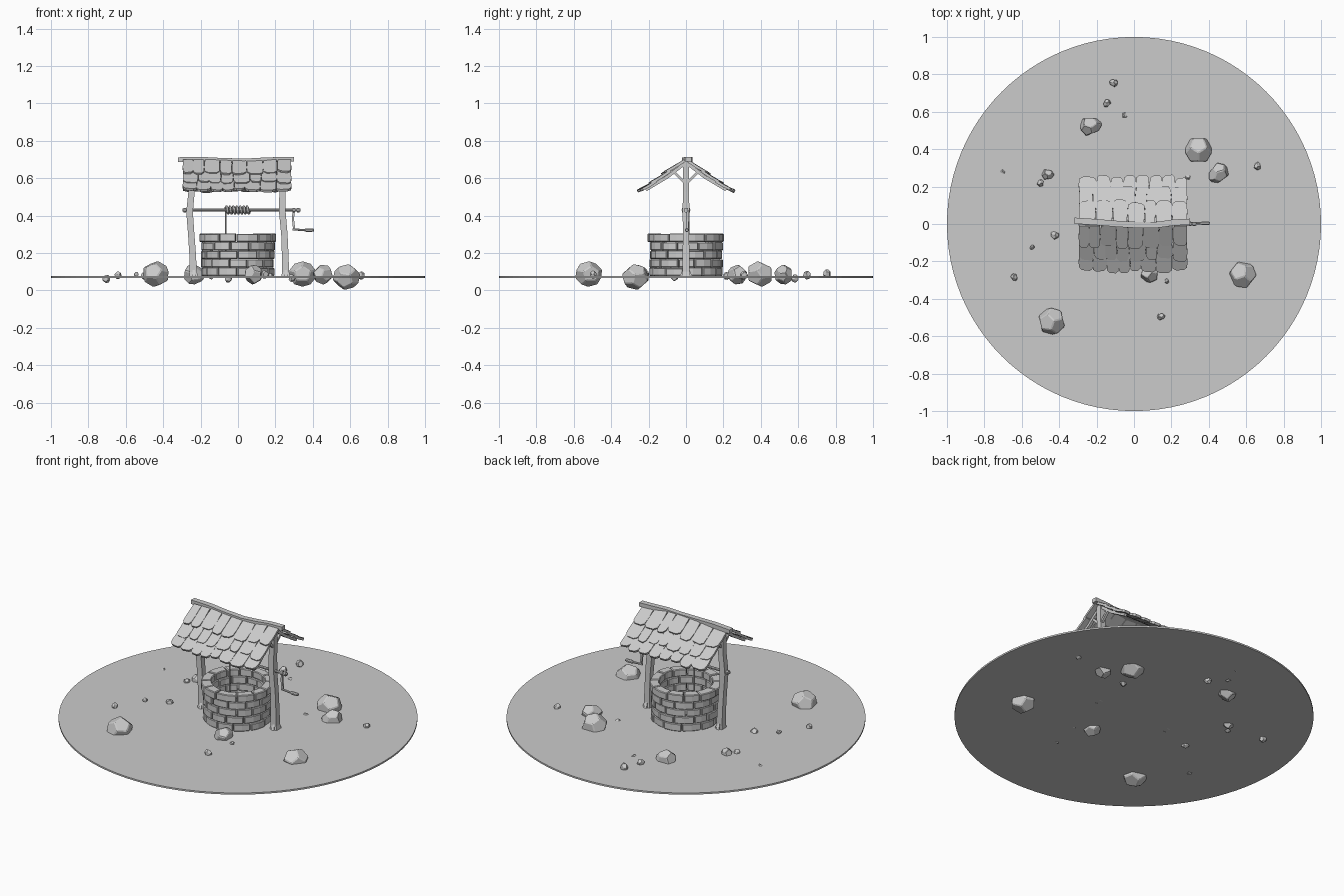
import bpy, bmesh, math, random
from mathutils import Vector, Matrix

if "Cube" in bpy.data.objects:
    bpy.data.objects.remove(bpy.data.objects["Cube"])

random.seed(4)
R = random.uniform
grey = bpy.data.materials.new("stone grey")
grey.diffuse_color = (0.6, 0.6, 0.6, 1)
grey.use_nodes = True
grey.node_tree.nodes["Principled BSDF"].inputs["Base Color"].default_value = grey.diffuse_color


def finish(bm, name):
    bmesh.ops.recalc_face_normals(bm, faces=bm.faces[:])
    me = bpy.data.meshes.new(name)
    bm.to_mesh(me)
    bm.free()
    me.materials.append(grey)
    ob = bpy.data.objects.new(name, me)
    bpy.context.scene.collection.objects.link(ob)
    return ob


def tube(bm, pts, radii, n=4, ref=(0, 0, 1), flat=1.0):
    """Loft an n-sided section along a path; n=4 gives a square beam."""
    pts = [Vector(p) for p in pts]
    if not isinstance(radii, (list, tuple)):
        radii = [radii] * len(pts)
    rings = []
    for i, p in enumerate(pts):
        t = (pts[min(i + 1, len(pts) - 1)] - pts[max(i - 1, 0)]).normalized()
        a = t.cross(Vector(ref)).normalized()
        b = a.cross(t)
        ring = []
        for k in range(n):
            w = 2 * math.pi * (k + 0.5) / n
            ring.append(bm.verts.new(p + radii[i] * (a * math.cos(w) + b * math.sin(w) * flat)))
        rings.append(ring)
    for r0, r1 in zip(rings, rings[1:]):
        for k in range(n):
            bm.faces.new((r0[k], r0[(k + 1) % n], r1[(k + 1) % n], r1[k]))
    bm.faces.new(rings[0])
    bm.faces.new(rings[-1])


def prism(bm, bottom, top):
    lo = [bm.verts.new(p) for p in bottom]
    hi = [bm.verts.new(p) for p in top]
    n = len(lo)
    fs = [bm.faces.new(lo), bm.faces.new(hi)]
    for k in range(n):
        fs.append(bm.faces.new((lo[k], lo[(k + 1) % n], hi[(k + 1) % n], hi[k])))
    return fs


# Ground disc
bm = bmesh.new()
bmesh.ops.create_cone(bm, cap_ends=True, segments=96, radius1=1, radius2=1, depth=0.01,
                      matrix=Matrix.Translation((0, 0, 0.073)))
finish(bm, "ground_disc")

# Well wall: five staggered rows of bevelled bricks
bm = bmesh.new()
for row in range(5):
    z0 = 0.078 + row * 0.0455
    shift = row * 0.5 + R(-0.1, 0.1)
    cuts = [2 * math.pi * (k + shift + R(-0.12, 0.12)) / 12 for k in range(12)]
    cuts.append(cuts[0] + 2 * math.pi)
    for a0, a1 in zip(cuts, cuts[1:]):
        ro = (0.204 if row == 4 else 0.195) + R(-0.004, 0.004)
        ri = 0.15 + R(-0.004, 0.004)
        a0, a1 = a0 + 0.012, a1 - 0.012
        outline = [(r * math.cos(a), r * math.sin(a)) for r, a in
                   [(ro, a0), (ro, (a0 + a1) / 2), (ro, a1), (ri, a1), (ri, (a0 + a1) / 2), (ri, a0)]]
        top = z0 + 0.044 + R(-0.002, 0.002)
        fs = prism(bm, [(x, y, z0) for x, y in outline], [(x, y, top) for x, y in outline])
bmesh.ops.recalc_face_normals(bm, faces=bm.faces[:])
sharp = [e for e in bm.edges if e.calc_face_angle(0) > 0.7]
bmesh.ops.bevel(bm, geom=sharp, offset=0.004, segments=1, affect='EDGES')
finish(bm, "well_bricks")

# Crooked posts with flared feet
posts = {"left_post": [(-0.237, .07), (-0.239, .1), (-0.243, .2), (-0.25, .3), (-0.259, .42), (-0.248, .53), (-0.245, .695)],
         "right_post": [(0.256, .07), (0.254, .1), (0.252, .2), (0.248, .3), (0.237, .42), (0.238, .53), (0.242, .695)]}
for name, path in posts.items():
    bm = bmesh.new()
    tube(bm, [(x, 0, z) for x, z in path], [.034, .027, .025, .024, .025, .024, .024], ref=(0, 1, 0))
    for s in (-1, 1):
        # root-like toes, rafters and short braces
        x = path[-1][0]
        tube(bm, [(path[0][0], s * 0.012, .11), (path[0][0], s * 0.026, .07)], [.008, .014], ref=(1, 0, 0))
        tube(bm, [(x, 0, .685), (x, s * .1, .607), (x, s * .215, .538)], .012, ref=(1, 0, 0))
        tube(bm, [(x, s * .005, .575), (x, s * .062, .632)], .01, ref=(1, 0, 0))
    finish(bm, name)

# Wavy ridge beam
bm = bmesh.new()
tube(bm, [(-.32, .018, .70), (-.2, .01, .702), (-.08, .0, .696), (.04, -.006, .693),
          (.13, -.004, .698), (.21, .008, .701), (.3, .012, .701)], .023, flat=0.75)
finish(bm, "ridge_beam")

# Roof: three overlapping rows of round-ended shingles on each slope
rows = [((0.004, .692), (0.115, .622)), ((0.08, .636), (0.185, .571)), ((0.155, .582), (0.247, .531))]
for side, name in ((-1, "front_shingles"), (1, "back_shingles")):
    bm = bmesh.new()
    for r, (a, b) in enumerate(rows):
        edges = [-0.295]
        while edges[-1] < 0.285 - 0.05:
            edges.append(edges[-1] + R(0.052, 0.088))
        k = 0.58 / (edges[-1] + 0.295)
        edges = [-0.295 + (e + 0.295) * k for e in edges]
        A, B = Vector((0, side * a[0], a[1])), Vector((0, side * b[0], b[1]))
        nrm = Vector((0, side * (a[1] - b[1]), b[0] - a[0])).normalized()
        for x0, x1 in zip(edges, edges[1:]):
            w, length, tilt = x1 - x0, 1 + R(-0.08, 0.1), R(-0.05, 0.05)
            lift = R(-0.002, 0.004)
            pts = []
            for u, v in [(0.04, 0), (0.96, 0), (1.0, .55), (0.97, .88), (0.78, 1.0),
                         (0.25, 1.0), (0.03, .88), (0.0, .55)]:
                vv = v * length + (tilt * (u - 0.5) * 2 if v > .6 else 0)
                sag = -0.006 * math.sin(math.pi * min(v, 1))
                pts.append(Vector((x0 + w * u + R(-.0015, .0015), 0, 0)) + A.lerp(B, vv)
                           + nrm * (lift * v + sag * 0.5))
            prism(bm, [p - nrm * 0.003 for p in pts], [p + nrm * 0.011 for p in pts])
    finish(bm, name)

# Winding axle with end collars
bm = bmesh.new()
tube(bm, [(-.298, 0, .43), (.335, 0, .43)], .008, n=8)
for x in (-.285, .30, .322):
    tube(bm, [(x - .006, 0, .43), (x + .006, 0, .43)], .013, n=8)
finish(bm, "axle")

# Crank arm and handle
bm = bmesh.new()
tube(bm, [(.298, .006, .44), (.294, .008, .38), (.301, .006, .322)], .008, ref=(0, 1, 0))
tube(bm, [(.292, .005, .327), (.35, .004, .323), (.36, .004, .323)], .006, n=8)
tube(bm, [(.355, .004, .323), (.365, .004, .323), (.395, .004, .323), (.407, .004, .323)],
     [.007, .010, .010, .007], n=8)
finish(bm, "crank")

# Rope coil and hanging rope
bm = bmesh.new()
turns, n = 7, 12
tube(bm, [(-.066 + .128 * i / (turns * n), .016 * math.cos(2 * math.pi * i / n),
           .43 + .016 * math.sin(2 * math.pi * i / n)) for i in range(turns * n + 1)],
     .0085, n=6, ref=(1, 0, 0))
tube(bm, [(-.066, .014, .43), (-.066, .014, .08)], .005, n=6, ref=(0, 1, 0))
finish(bm, "rope")


# Rocks: softened dodecahedra, round or egg shaped
def rock(name, x, y, z, size, turn=0.0, egg=0.0):
    bm = bmesh.new()
    g = (1 + 5 ** 0.5) / 2
    pts = [(i, j, k) for i in (-1, 1) for j in (-1, 1) for k in (-1, 1)]
    for i in (-1, 1):
        for j in (-1, 1):
            p = (0, i / g, j * g)
            pts += [p, (p[1], p[2], p[0]), (p[2], p[0], p[1])]
    for p in pts:
        bm.verts.new(Vector(p) / 3 ** 0.5)
    bmesh.ops.convex_hull(bm, input=bm.verts[:])
    bmesh.ops.dissolve_limit(bm, angle_limit=0.05, verts=bm.verts[:], edges=bm.edges[:])
    bmesh.ops.bevel(bm, geom=bm.edges[:], offset=0.07, segments=1, affect='EDGES')
    # set one flat face upward, then taper and scale
    up = Matrix.Rotation(math.atan(1 / g), 4, 'X')
    spin = Matrix.Rotation(turn, 4, 'Z')
    for v in bm.verts:
        c = up @ v.co
        f = 1 - egg * c.x
        c = Vector((c.x * size[0], c.y * size[1] * f, c.z * size[2] * f)) * 1.04
        v.co = spin @ c + Vector((x, y, z))
    finish(bm, name)


big = [(.345, .395, .088), (.58, -.27, .072), (-.44, -.52, .088)]
for i, (x, y, z) in enumerate(big):
    rock(f"big_rock_{i + 1}", x, y, z, (.074, .074, .069), i * 0.9)
medium = [(-.23, .525, .2, .3), (.45, .27, 3.9, .2), (.085, -.255, 1.4, .2)]
for i, (x, y, t, e) in enumerate(medium):
    rock(f"medium_rock_{i + 1}", x, y, .085, (.061, .049, .053), t, e)
small = [(-.46, .265, .08, .034), (-.5, .22, .078, .021), (-.425, -.06, .075, .025),
         (-.545, -.125, .085, .014), (-.64, -.285, .082, .021), (.145, -.495, .085, .022),
         (.66, .31, .08, .022), (-.11, .755, .089, .024), (-.145, .645, .082, .023),
         (-.05, .58, .064, .022), (.29, .25, .066, .02), (.175, -.305, .08, .014),
         (-.705, .28, .062, .022)]
for i, (x, y, z, r) in enumerate(small):
    rock(f"pebble_{i + 1}", x, y, z, (r, r * .85, r), i * 1.3, .25)
